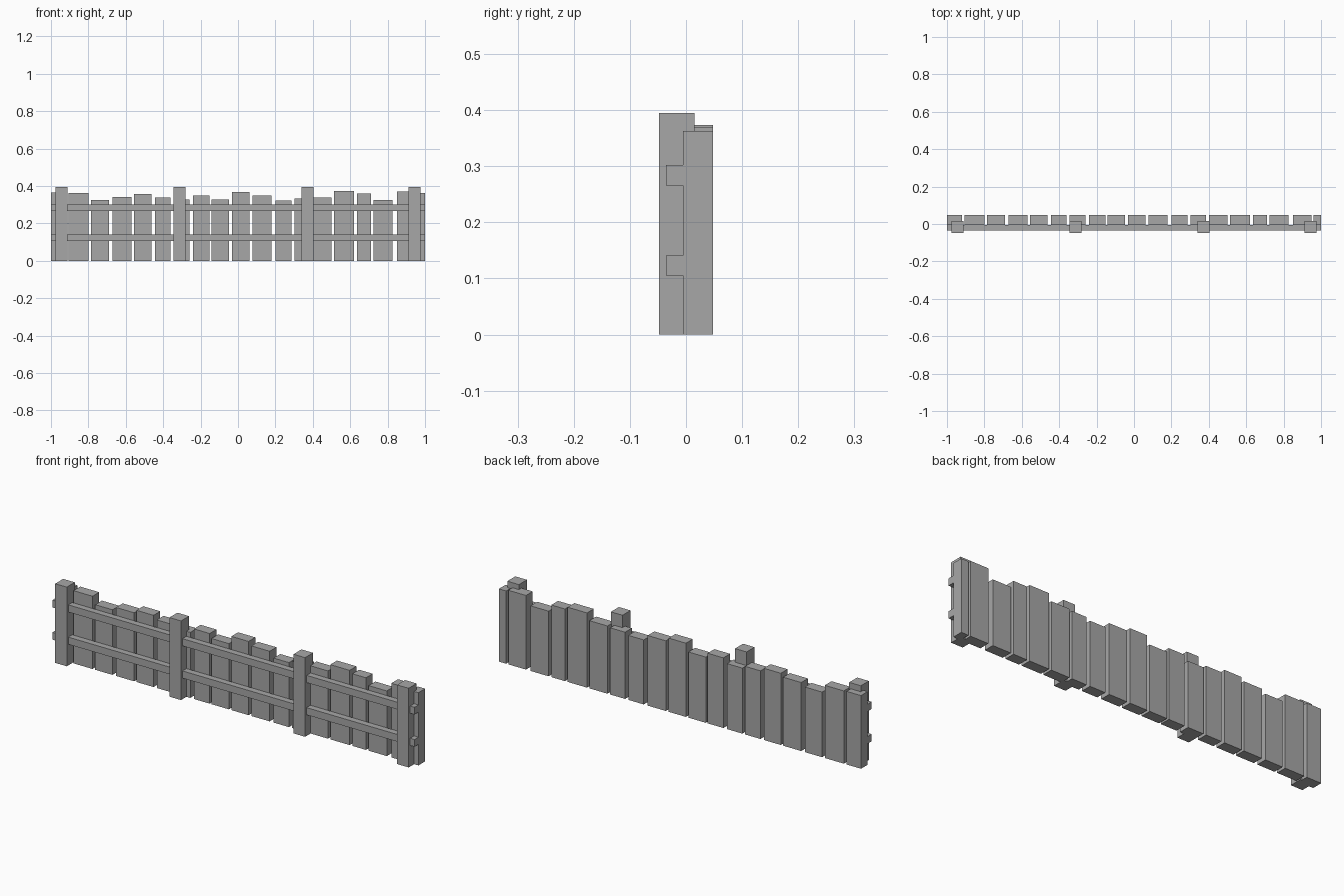
import bpy

cube = bpy.data.objects.get("Cube")
if cube:
    bpy.data.objects.remove(cube, do_unlink=True)

# One flat grey for all the timber
GREY = (0.39, 0.39, 0.39, 1.0)
timber = bpy.data.materials.new("weathered_grey")
timber.use_nodes = True
timber.diffuse_color = GREY
bsdf = next(n for n in timber.node_tree.nodes if n.type == "BSDF_PRINCIPLED")
bsdf.inputs["Base Color"].default_value = GREY


def board(name, xs, ys, zs):
    """Add a flat-sided box spanning the given x, y and z ranges."""
    spans = (xs, ys, zs)
    bpy.ops.mesh.primitive_cube_add(size=1, location=[(a + b) / 2 for a, b in spans])
    obj = bpy.context.object
    obj.name = name
    obj.scale = [b - a for a, b in spans]
    bpy.ops.object.transform_apply(location=False, rotation=False, scale=True)
    obj.data.materials.append(timber)
    return obj


# Uneven upright slats: left edge, right edge, height
slats = [
    (-1.0, -0.92, 0.365), (-0.905, -0.80, 0.363), (-0.785, -0.69, 0.325),
    (-0.67, -0.57, 0.342), (-0.557, -0.463, 0.358), (-0.445, -0.36, 0.34),
    (-0.345, -0.26, 0.327), (-0.24, -0.153, 0.35), (-0.143, -0.047, 0.328),
    (-0.033, 0.062, 0.368), (0.078, 0.178, 0.35), (0.20, 0.285, 0.322),
    (0.303, 0.385, 0.333), (0.40, 0.50, 0.338), (0.513, 0.62, 0.373),
    (0.635, 0.71, 0.36), (0.725, 0.825, 0.325), (0.85, 0.948, 0.37),
    (0.96, 1.0, 0.363),
]
for i, (left, right, top) in enumerate(slats, 1):
    board(f"slat_{i}", (left, right), (-0.005, 0.048), (0, top))

# Two horizontal rails along the front
for name, base in (("lower_rail", 0.105), ("upper_rail", 0.266)):
    board(name, (-1, 1), (-0.036, -0.005), (base, base + 0.036))

# Four square posts standing in front of the rails
for i, x in enumerate((-0.944, -0.313, 0.372, 0.944), 1):
    board(f"post_{i}", (x - 0.032, x + 0.032), (-0.048, 0.015), (0, 0.395))
